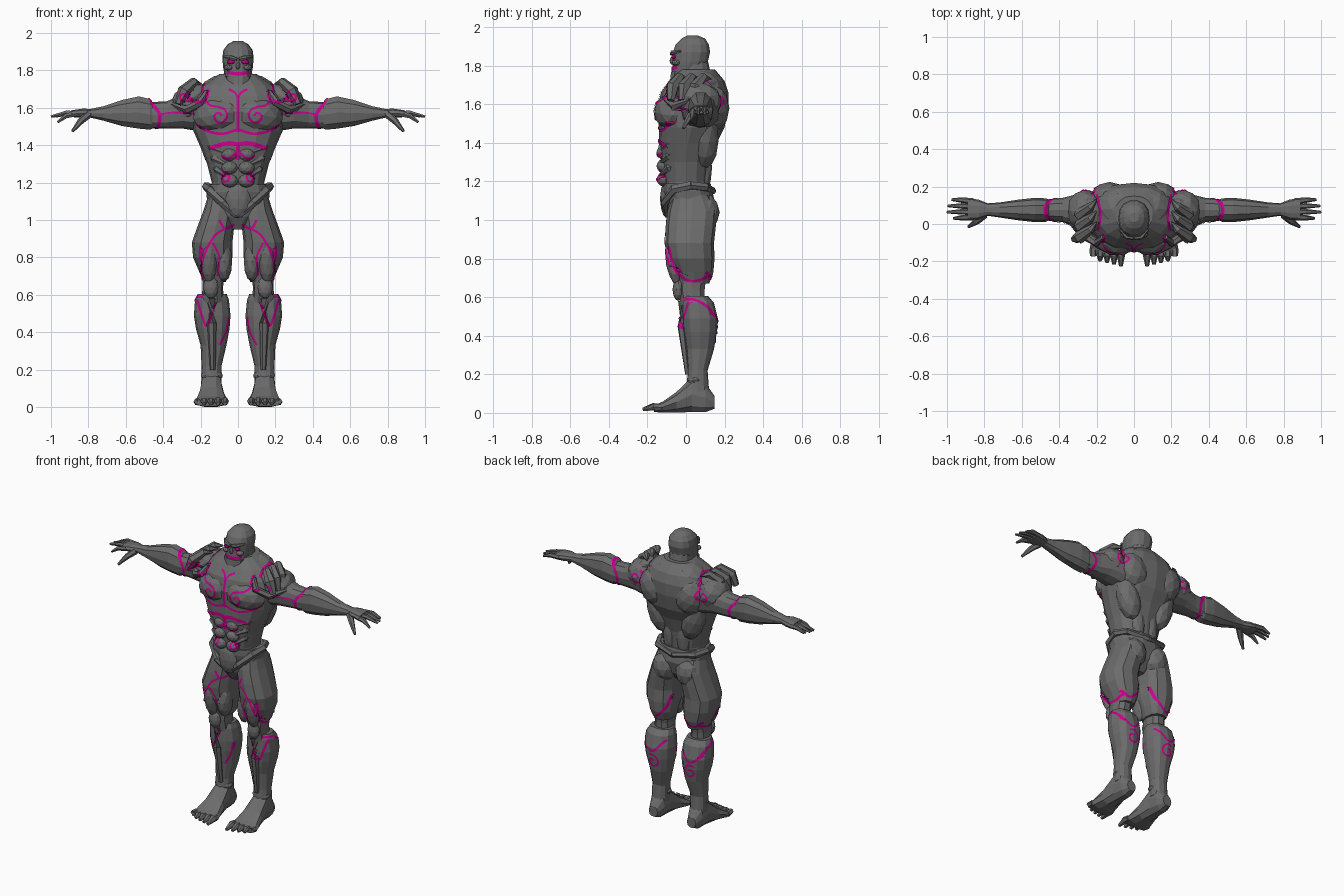
import bpy, bmesh
from math import sin, cos, pi, copysign
from mathutils import Vector, Matrix, Euler
from mathutils.bvhtree import BVHTree

if "Cube" in bpy.data.objects:
    bpy.data.objects.remove(bpy.data.objects["Cube"], do_unlink=True)


def material(name, colour):
    mat = bpy.data.materials.new(name)
    mat.use_nodes = True
    mat.diffuse_color = colour
    mat.node_tree.nodes["Principled BSDF"].inputs["Base Color"].default_value = colour
    return mat


grey = material("stone grey", (0.15, 0.15, 0.15, 1))
magenta = material("magenta", (0.6, 0.0, 0.28, 1))
body_verts, body_faces = [], []


def add_part(name, verts, faces, mat=grey, mirror=False):
    """Make one mesh object, or a left and right pair."""
    sides = (("left_", 1), ("right_", -1)) if mirror else (("", 1),)
    for prefix, sign in sides:
        points = [(v[0] * sign, v[1], v[2]) for v in verts]
        mesh = bpy.data.meshes.new(prefix + name)
        mesh.from_pydata(points, [], faces)
        bm = bmesh.new()
        bm.from_mesh(mesh)
        bmesh.ops.recalc_face_normals(bm, faces=bm.faces)
        bm.to_mesh(mesh)
        bm.free()
        mesh.materials.append(mat)
        obj = bpy.data.objects.new(prefix + name, mesh)
        bpy.context.scene.collection.objects.link(obj)
        if mat is grey:
            start = len(body_verts)
            body_verts.extend(points)
            body_faces.extend([[i + start for i in f] for f in faces])


def skin(name, rings, **options):
    """Join rings of points into a capped, closed surface."""
    n = len(rings[0])
    faces = [list(range(n)), [(len(rings) - 1) * n + i for i in range(n)]]
    for r in range(len(rings) - 1):
        for i in range(n):
            j = (i + 1) % n
            faces.append([r * n + i, r * n + j, (r + 1) * n + j, (r + 1) * n + i])
    add_part(name, [p for ring in rings for p in ring], faces, **options)


def loft(name, axis, sections, sides=12, **options):
    """Each section: place on the axis, then low and high of the other two axes."""
    others = [k for k in range(3) if k != axis]
    rings = []
    for place, a0, a1, b0, b1 in sections:
        ring = []
        for i in range(sides):
            t = 2 * pi * i / sides
            co = [place] * 3
            for k, wave, low, high in ((others[0], cos(t), a0, a1), (others[1], sin(t), b0, b1)):
                bulge = copysign(abs(wave) ** 0.85, wave)
                co[k] = (low + high) / 2 + bulge * (high - low) / 2
            ring.append(co)
        rings.append(ring)
    skin(name, rings, **options)


def core(name, sections, **options):
    """Upright loft centred on x: height, half width, front, back."""
    loft(name, 2, [(z, -w, w, f, b) for z, w, f, b in sections], **options)


def muscle(name, centre, radii, turn=(0, 0, 0), mirror=True, **options):
    bm = bmesh.new()
    place = Matrix.LocRotScale(Vector(centre), Euler(turn), Vector(radii))
    bmesh.ops.create_icosphere(bm, subdivisions=2, radius=1, matrix=place)
    verts = [v.co.copy() for v in bm.verts]
    faces = [[v.index for v in f.verts] for f in bm.faces]
    bm.free()
    add_part(name, verts, faces, mirror=mirror, **options)


def tube(name, path, radii, sides=6, mirror=True, **options):
    path = [Vector(p) for p in path]
    rings = []
    for i, p in enumerate(path):
        along = path[min(i + 1, len(path) - 1)] - path[max(i - 1, 0)]
        q = along.to_track_quat('Z', 'Y')
        rings.append([p + q @ Vector((cos(2 * pi * k / sides), sin(2 * pi * k / sides), 0)) * radii[i]
                      for k in range(sides)])
    skin(name, rings, mirror=mirror, **options)


# Torso, pelvis, neck and head
core("torso", [(1.1, .15, -.1, .12), (1.2, .14, -.12, .12), (1.3, .165, -.13, .13),
               (1.4, .205, -.14, .16), (1.48, .24, -.14, .2), (1.58, .25, -.15, .22),
               (1.66, .23, -.13, .22), (1.72, .19, -.09, .2), (1.78, .1, -.04, .15)], sides=16)
core("pelvis", [(.95, .04, -.05, .07), (1.02, .15, -.09, .13), (1.1, .165, -.11, .15),
                (1.15, .17, -.12, .14), (1.19, .16, -.12, .13)], sides=14)
core("neck", [(1.68, .09, -.07, .13), (1.75, .08, -.05, .13), (1.84, .07, -.02, .11)])
core("head", [(1.73, .05, -.07, .03), (1.77, .07, -.075, .08), (1.82, .08, -.07, .115),
              (1.87, .084, -.07, .127), (1.91, .078, -.055, .12), (1.94, .055, -.025, .1),
              (1.957, .025, .01, .06)], sides=14)
core("beard", [(1.69, .025, -.075, -.01), (1.72, .06, -.085, .02), (1.77, .074, -.08, .05)], sides=10)
tube("brow", [(.005, -.075, 1.86), (.04, -.07, 1.868), (.075, -.03, 1.875)], [.01, .013, .006])
muscle("cheek", (.05, -.05, 1.815), (.025, .025, .016))
muscle("nose", (0, -.073, 1.825), (.012, .012, .02), mirror=False)
muscle("eye", (.038, -.064, 1.845), (.022, .012, .012), mat=magenta)

# Chest, belly and back muscles
muscle("pectoral", (.11, -.075, 1.56), (.135, .09, .095), (0, .15, .25))
muscle("trapezius", (.1, .08, 1.7), (.11, .1, .075), (0, .35, 0))
muscle("shoulder_blade", (.13, .15, 1.58), (.1, .075, .12), (0, .3, 0))
muscle("side_of_back", (.13, .1, 1.42), (.08, .07, .16), (0, .25, 0))
muscle("lower_back", (.05, .09, 1.27), (.05, .045, .14))
for row, z in enumerate((1.35, 1.28, 1.21)):
    muscle(f"abdominal_{row}", (.045, -.118, z), (.045, .035, .036))
    drop = row * .06
    tube(f"rib_{row}", [(.07, -.125, 1.36 - drop), (.14 - drop / 4, -.09, 1.39 - drop),
                        (.195 - drop / 2, 0, 1.42 - drop)], [.01, .022, .01])
muscle("lower_belly", (0, -.1, 1.11), (.07, .035, .1), mirror=False)
tube("hip_ridge", [(.17, .03, 1.18), (.145, -.06, 1.16), (.08, -.11, 1.09), (.01, -.1, 1.02)],
     [.024, .026, .022, .012])
tube("back_belt", [(.172, .02, 1.18), (.14, .1, 1.17), (0, .14, 1.15)], [.022, .022, .018])
muscle("buttock", (.085, .09, 1.04), (.085, .085, .1))

# Shoulders with curled plates
muscle("deltoid", (.26, .07, 1.615), (.1, .115, .1), (0, .35, 0))
muscle("shoulder_plate", (.25, .05, 1.66), (.1, .1, .055), (.1, .6, 0))
for k in range(3):
    y = -.05 + k * .06
    tube(f"plate_horn_{k}", [(.32 - k * .01, y - .03, 1.62), (.29, y - .02, 1.69),
                             (.235, y + .02, 1.74), (.2, y + .06, 1.73)], [.02, .034, .024, .004])
tube("plate_rim", [(.17, -.07, 1.69), (.2, -.1, 1.63), (.27, -.06, 1.59), (.35, .02, 1.62)],
     [.012, .022, .024, .01])

# Arms and hands
loft("upper_arm", 0, [(.18, -.03, .18, 1.47, 1.68), (.3, -.02, .16, 1.49, 1.67), (.38, .01, .14, 1.49, 1.635),
                      (.48, .02, .13, 1.49, 1.63)], mirror=True)
loft("forearm", 0, [(.43, .03, .12, 1.5, 1.6), (.47, .012, .137, 1.48, 1.65), (.53, .01, .14, 1.485, 1.665),
                    (.62, .02, .13, 1.5, 1.645), (.72, .035, .115, 1.53, 1.61), (.79, .045, .11, 1.547, 1.595)],
     sides=10, mirror=True)
loft("palm", 0, [(.78, .045, .11, 1.547, 1.595), (.83, .025, .13, 1.545, 1.597), (.89, .02, .14, 1.55, 1.588)],
     sides=10, mirror=True)
for k, tip in enumerate((.965, 1, .995, .975)):
    y = .035 + k * .029
    tube(f"finger_{k}", [(.86, y, 1.57), (.92, y * 1.08 - .004, 1.572 - (k == 0) * .015),
                         (tip, y * 1.15 - .01, 1.553 - (k == 0) * .03)], [.016, .015, .007])
tube("thumb", [(.8, .05, 1.565), (.84, .015, 1.53), (.885, -.015, 1.475)], [.022, .018, .008])

# Legs
loft("thigh", 2, [(1.13, .04, .16, -.07, .12), (1.05, .012, .185, -.095, .16), (.97, .02, .215, -.105, .155),
                  (.88, .03, .247, -.108, .145), (.8, .03, .24, -.095, .148), (.73, .045, .21, -.06, .142),
                  (.67, .065, .185, -.04, .12)], mirror=True)
loft("knee", 2, [(.72, .07, .19, -.04, .11), (.64, .08, .19, -.045, .1), (.56, .075, .195, -.03, .1)],
     sides=10, mirror=True)
muscle("front_thigh", (.155, -.068, .77), (.042, .035, .11), (.2, 0, 0))
muscle("inner_thigh", (.075, -.03, .78), (.045, .06, .11))
muscle("kneecap", (.145, -.04, .64), (.042, .03, .06))
loft("calf", 2, [(.605, .06, .215, -.01, .115), (.57, .048, .23, -.02, .145), (.49, .04, .236, -.022, .165),
                 (.42, .045, .225, -.015, .16), (.33, .062, .2, 0, .145), (.22, .088, .195, .01, .112),
                 (.11, .088, .197, 0, .12)], mirror=True)
tube("shin", [(.14, -.015, .58), (.14, -.02, .45), (.135, .01, .2)], [.03, .025, .015])
muscle("ankle_bone", (.14, .05, .17), (.062, .045, .03))
loft("foot", 1, [(.147, .11, .175, .02, .09), (.1, .09, .195, 0, .16), (.03, .085, .2, 0, .19),
                 (-.05, .07, .215, 0, .11), (-.12, .053, .235, 0, .06), (-.165, .055, .23, .004, .04)],
     sides=10, mirror=True)
for k in range(5):
    x = .07 + k * .037
    tube(f"toe_{k}", [(x, -.13, .028), (x, -.17, .032), (x, -.225 + k * .01 + (k == 4) * .02, .018)],
         [.02, .022 - k * .001, .01])

# Painted ribbons, projected on the finished body
tree = BVHTree.FromPolygons([Vector(v) for v in body_verts], body_faces)
VIEWS = {"front": (lambda u, v: (u, -1, v), (0, 1, 0)),
         "back": (lambda u, v: (u, 1, v), (0, -1, 0)),
         "side": (lambda u, v: (.4, u, v), (-1, 0, 0)),
         "top": (lambda u, v: (u, v, 3), (0, 0, -1))}


def ribbon(name, rays, width, mirror=True):
    hits = []
    for origin, direction in rays:
        spot = tree.ray_cast(origin, direction)[0]
        if spot:
            hits.append((spot, direction))
    verts, faces = [], []
    for i, (spot, direction) in enumerate(hits):
        along = hits[min(i + 1, len(hits) - 1)][0] - hits[max(i - 1, 0)][0]
        across = along.cross(direction).normalized() * width
        for sign in (-1, 0, 1):
            edge = spot + across * sign
            found = tree.ray_cast(edge - direction * .04, direction)[0]
            if found and (found - edge).length < .025:
                edge = found
            verts.append(edge - direction * .004)
        if i and (spot - hits[i - 1][0]).length < .06:
            a, b = 3 * i - 3, 3 * i
            faces += [[a, a + 1, b + 1, b], [a + 1, a + 2, b + 2, b + 1]]
    if faces:
        add_part(name, verts, faces, mat=magenta, mirror=mirror)


def stripe(name, view, points, width=.006, mirror=True, steps=8):
    place, direction = VIEWS[view]
    pts = [Vector(p) for p in points]
    pts = [2 * pts[0] - pts[1]] + pts + [2 * pts[-1] - pts[-2]]
    path = []
    for a, b, c, d in zip(pts, pts[1:], pts[2:], pts[3:]):
        for s in range(steps + 1):
            t = s / steps
            path.append(b + (c - a) * t / 2 + (2 * a - 5 * b + 4 * c - d) * t * t / 2
                        + (3 * b - a - 3 * c + d) * t ** 3 / 2)
    ribbon(name, [(Vector(place(*p)), Vector(direction)) for p in path], width, mirror)


def spiral(name, view, u, v, radius, start=0, width=.006):
    stripe(name, view, [(u + radius * (1 - k / 14) * cos(start + k * .7),
                         v + radius * (1 - k / 14) * sin(start + k * .7)) for k in range(12)], width, steps=4)


# Face and chest paint
stripe("mouth", "front", [(-.06, 1.79), (0, 1.782), (.06, 1.79)], .009, mirror=False)
stripe("breastbone_line", "front", [(0, 1.67), (0, 1.47)], .008, mirror=False, steps=24)
stripe("collar_line", "front", [(0, 1.65), (.015, 1.68), (.05, 1.7)])
stripe("under_chest_line", "front", [(0, 1.485), (.08, 1.462), (.16, 1.475), (.22, 1.51)], .007)
spiral("chest_spiral", "front", .1, 1.555, .05, 1.5)
stripe("chest_sweep", "front", [(.1, 1.605), (.15, 1.615), (.18, 1.65)])
stripe("belly_band", "front", [(0, 1.405), (.06, 1.41), (.15, 1.385)], .011)
stripe("belly_arrow", "front", [(0, 1.4), (0, 1.32)], .011, mirror=False, steps=16)
stripe("belly_branch", "front", [(0, 1.37), (.05, 1.33), (.09, 1.345)])
spiral("waist_curl", "front", .07, 1.225, .03, 1)

# Shoulder and arm paint
stripe("shoulder_line", "front", [(.16, 1.7), (.17, 1.65), (.22, 1.63), (.27, 1.66)], .008)
spiral("shoulder_curl", "front", .29, 1.66, .035, 2)
stripe("shoulder_top_line", "top", [(.19, -.04), (.18, .06), (.2, .16)])
spiral("shoulder_back_spiral", "back", .25, 1.62, .05, 2)
stripe("arm_line", "front", [(.24, 1.57), (.34, 1.575), (.42, 1.565)], .005)
elbow_rays = []
for k in range(41):
    t = 2 * pi * k / 40
    out = Vector((0, cos(t), sin(t)))
    elbow_rays.append((Vector((.455 - .035 * cos(t) * cos(t) + .02 * sin(t), .075, 1.565)) + out * .15, -out))
ribbon("elbow_band", elbow_rays, .009)

# Leg paint
stripe("groin_line", "front", [(.02, .975), (.07, .955), (.1, 1)], .007)
stripe("thigh_front_line", "front", [(.07, .955), (.13, .91), (.185, .8), (.2, .7)])
stripe("thigh_inner_line", "front", [(.135, .88), (.1, .8), (.11, .7)], .005)
stripe("thigh_side_line", "side", [(-.09, .86), (-.06, .75), (0, .69), (.06, .685), (.12, .71)], .007)
stripe("thigh_back_line", "back", [(.2, .73), (.14, .695), (.07, .76), (.04, .85)], .007)
stripe("calf_side_line", "side", [(-.01, .59), (.05, .585), (.11, .55), (.15, .5)], .007)
stripe("calf_front_line", "front", [(.222, .59), (.19, .48), (.165, .44), (.12, .56)])
stripe("calf_inner_line", "front", [(.05, .48), (.065, .4), (.1, .33)], .005)
stripe("calf_back_line", "back", [(.22, .52), (.14, .47), (.06, .55)], .007)
spiral("calf_back_curl", "back", .14, .4, .05, 1)
